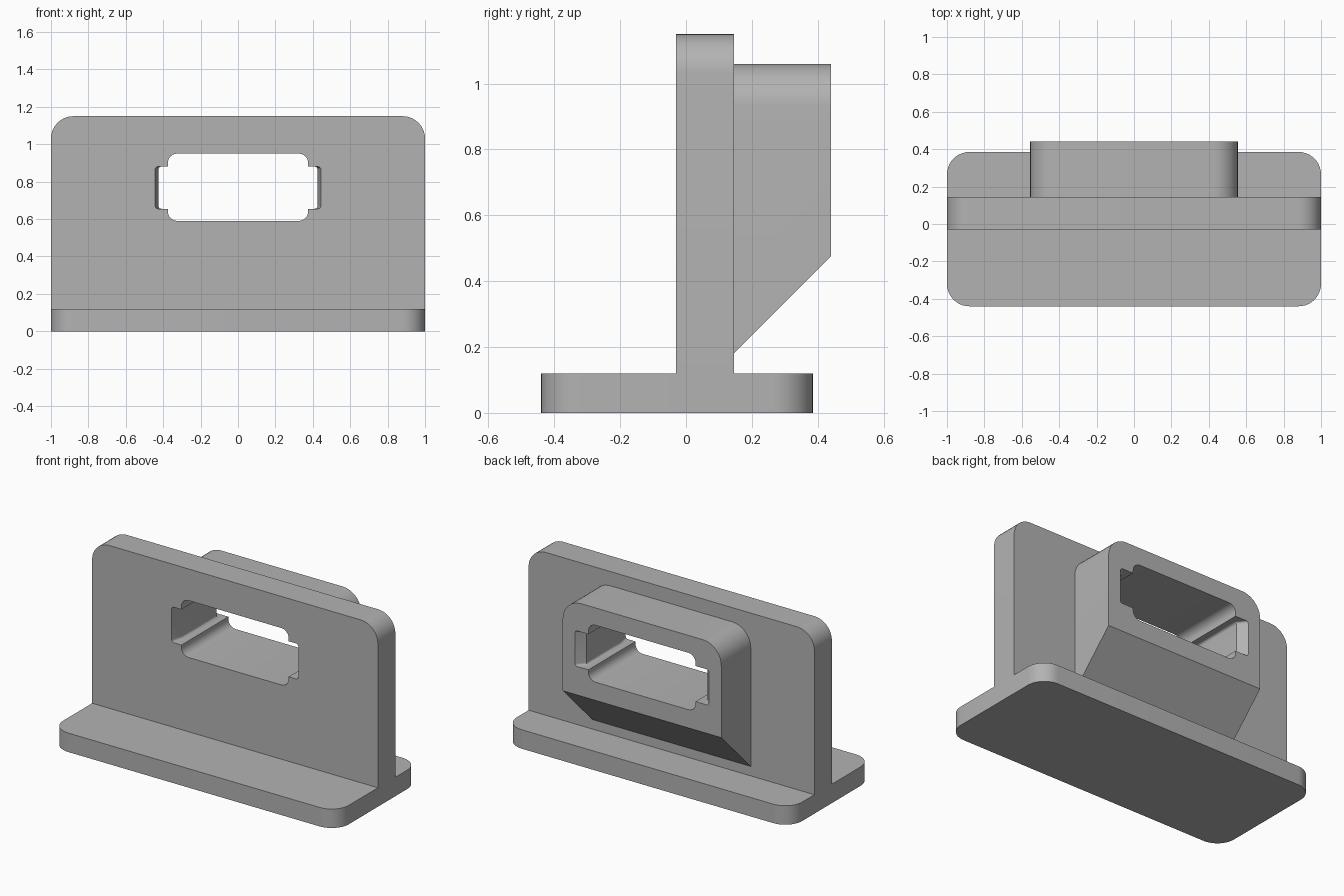
import bpy, bmesh, math
from mathutils import Vector

if "Cube" in bpy.data.objects:
    bpy.data.objects.remove(bpy.data.objects["Cube"])

grey = bpy.data.materials.new("plain grey")
grey.diffuse_color = (0.45, 0.45, 0.45, 1)
grey.use_nodes = True
grey.node_tree.nodes["Principled BSDF"].inputs["Base Color"].default_value = grey.diffuse_color


def rounded(corners, steps=10):
    """Outline from (u, v, radius) right-angle corners."""
    out = []
    n = len(corners)
    for i, (u, v, r) in enumerate(corners):
        p = Vector((u, v))
        if r == 0:
            out.append(p)
            continue
        a = (Vector(corners[i - 1][:2]) - p).normalized()
        b = (Vector(corners[(i + 1) % n][:2]) - p).normalized()
        for k in range(steps + 1):
            t = k / steps * math.pi / 2
            out.append(p + a * r * (1 - math.sin(t)) + b * r * (1 - math.cos(t)))
    return out


def loft(name, rings):
    """Closed solid through equal-length rings of 3D points."""
    bm = bmesh.new()
    loops = [[bm.verts.new(p) for p in ring] for ring in rings]
    n = len(loops[0])
    for a, b in zip(loops, loops[1:]):
        for i in range(n):
            j = (i + 1) % n
            bm.faces.new((a[i], a[j], b[j], b[i]))
    bm.faces.new(loops[0])
    bm.faces.new(loops[-1])
    bmesh.ops.recalc_face_normals(bm, faces=bm.faces)
    me = bpy.data.meshes.new(name)
    bm.to_mesh(me)
    bm.free()
    me.materials.append(grey)
    ob = bpy.data.objects.new(name, me)
    bpy.context.collection.objects.link(ob)
    return ob


def along_y(outline, y):
    return [(p.x, y, p.y) for p in outline]


def select(ob):
    bpy.ops.object.select_all(action='DESELECT')
    ob.select_set(True)
    bpy.context.view_layer.objects.active = ob


def cut(ob, cutter):
    select(ob)
    mod = ob.modifiers.new("cut", 'BOOLEAN')
    mod.operation = 'DIFFERENCE'
    mod.solver = 'EXACT'
    mod.object = cutter
    bpy.ops.object.modifier_apply(modifier=mod.name)


# Base plate with rounded corners
plan = rounded([(-1, -0.44, 0.12), (1, -0.44, 0.12), (1, 0.385, 0.12), (-1, 0.385, 0.12)])
base = loft("base_plate", [[(p.x, p.y, z) for p in plan] for z in (0, 0.12)])

# Upright wall with rounded top corners
face = rounded([(-1, 0.12, 0), (1, 0.12, 0), (1, 1.15, 0.12), (-1, 1.15, 0.12)])
wall = loft("upright_wall", [along_y(face, y) for y in (-0.03, 0.145)])

# Rear housing, its underside sloped at 45 degrees
def housing_ring(y, bottom):
    return along_y(rounded([(-0.555, bottom, 0), (0.555, bottom, 0),
                            (0.555, 1.06, 0.13), (-0.555, 1.06, 0.13)]), y)

housing = loft("rear_housing", [housing_ring(0.145, 0.18), housing_ring(0.44, 0.475)])


# Socket opening: rounded slot with side notches that narrow inside
def socket(w):
    m, r, s = 0.375, 0.05, 0.015
    right = [(m, 0.59, r), (m, 0.655, 0), (w, 0.655, s),
             (w, 0.88, s), (m, 0.88, 0), (m, 0.95, r)]
    left = [(-u, v, q) for u, v, q in reversed(right)]
    return rounded(right + left, 6)

stations = [(-0.08, 0.443), (-0.03, 0.443), (0.05, 0.425),
            (0.39, 0.425), (0.44, 0.468), (0.49, 0.468)]
cutter = loft("socket_cutter", [along_y(socket(w), y) for y, w in stations])
cutter.hide_render = True
for ob in (wall, housing):
    cut(ob, cutter)
bpy.data.objects.remove(cutter)

for ob in (base, wall, housing):
    select(ob)
    bpy.ops.object.shade_smooth_by_angle(angle=math.radians(20))
